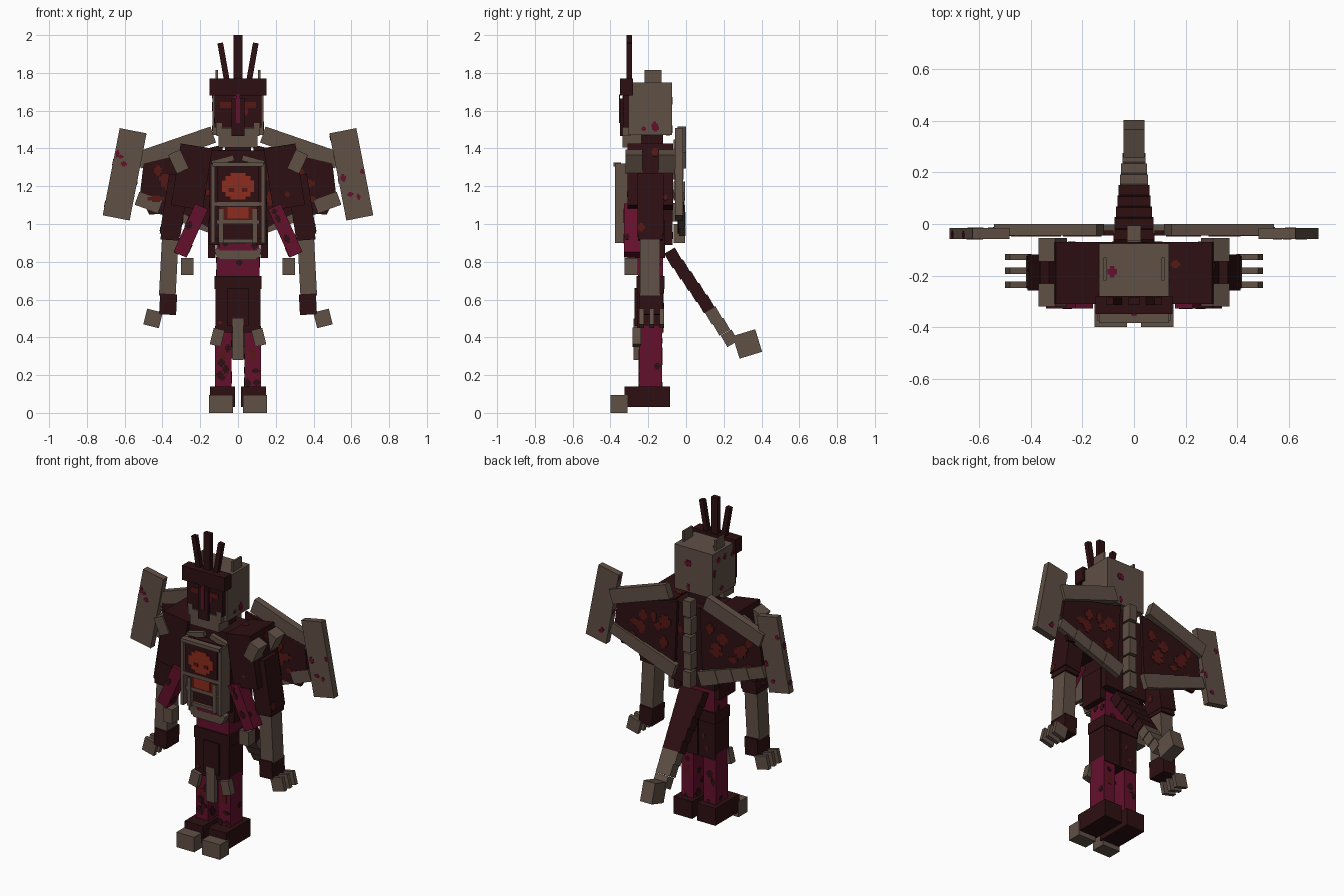
import bpy, bmesh, random
from math import radians
from mathutils import Matrix, Vector

random.seed(7)
cube = bpy.data.objects.get("Cube")
if cube:
    bpy.data.objects.remove(cube, do_unlink=True)


def material(name, colour):
    mat = bpy.data.materials.new(name)
    mat.use_nodes = True
    mat.diffuse_color = (*colour, 1)
    mat.node_tree.nodes["Principled BSDF"].inputs["Base Color"].default_value = (*colour, 1)
    return mat


BONE = material("weathered bone", (.115, .08, .06))
DARK = material("dark blood", (.027, .005, .006))
CRIMSON = material("crimson flesh", (.125, .005, .024))
RUST = material("rust red", (.09, .009, .007))
EMBER = material("ember red", (.26, .025, .012))


def add_box(bm, size, loc=(0, 0, 0), index=0):
    made = bmesh.ops.create_cube(bm, size=1, matrix=Matrix.Translation(loc) @ Matrix.Diagonal((*size, 1)))
    for face in {f for v in made["verts"] for f in v.link_faces}:
        face.material_index = index


def add_blots(bm, size, count, big):
    """Thin blocky stains scattered over the faces of a box."""
    areas = [size[1] * size[2], size[0] * size[2], size[0] * size[1]]
    for _ in range(count):
        axis = random.choices(range(3), areas)[0]
        side = random.choice((-1, 1))
        u, v = [a for a in range(3) if a != axis]
        width = min(big * random.uniform(.6, 1.2), size[u] * .8)
        height = min(big * random.uniform(.6, 1.4), size[v] * .8)
        spot = Vector()
        spot[axis] = side * size[axis] / 2
        spot[u] = random.uniform(-.5, .5) * (size[u] - width)
        spot[v] = random.uniform(-.5, .5) * (size[v] - height)
        for a, b in ((1, .5), (.5, 1)):
            plate = [.005] * 3
            plate[u], plate[v] = width * a, height * b
            add_box(bm, plate, spot, 1)


def finish(name, bm, mats):
    mesh = bpy.data.meshes.new(name)
    bm.to_mesh(mesh)
    bm.free()
    for mat in mats:
        mesh.materials.append(mat)
    obj = bpy.data.objects.new(name, mesh)
    bpy.context.collection.objects.link(obj)
    return obj


def box(name, mat, size, loc, tilt=0, pitch=0, stain=None, count=0, big=.035):
    bm = bmesh.new()
    add_box(bm, size)
    if stain:
        add_blots(bm, size, count, big)
    obj = finish(name, bm, [mat, stain or mat])
    obj.location = loc
    obj.rotation_euler = (radians(pitch), radians(tilt), 0)
    return obj


def pair(name, mat, size, loc, tilt=0, **extra):
    for label, s in (("left", 1), ("right", -1)):
        box(f"{label}_{name}", mat, size, (s * loc[0], loc[1], loc[2]), s * tilt, **extra)


# Feet and legs
pair("boot", DARK, (.13, .24, .11), (.082, -.205, .085))
pair("toe_claw", BONE, (.125, .09, .095), (.09, -.355, .048))
pair("shin", CRIMSON, (.085, .123, .34), (.078, -.188, .29), stain=DARK, count=14)
pair("shin_ember", RUST, (.03, .126, .05), (.078, -.188, .31))
pair("thigh", DARK, (.115, .14, .3), (.062, -.19, .575), stain=RUST, count=5, big=.025)

# Hips and hanging plates
box("waist", CRIMSON, (.23, .13, .2), (0, -.188, .8), stain=DARK, count=10)
box("hip_belt", DARK, (.25, .15, .07), (0, -.188, .69))
box("loin_plate", BONE, (.06, .03, .22), (0, -.262, .39))
box("loin_cloth", DARK, (.11, .03, .2), (0, -.258, .56))
pair("hip_plate", BONE, (.06, .045, .09), (.11, -.262, .4), -14)
pair("waist_flap", DARK, (.04, .16, .2), (.14, -.19, .92))

# Torso
box("torso", DARK, (.3, .215, .5), (0, -.178, 1.14), stain=RUST, count=12)
box("belly", CRIMSON, (.2, .05, .16), (0, -.285, .94), stain=DARK, count=6)
box("belly_guard", BONE, (.2, .045, .05), (0, -.288, .835))
pair("belly_fang", BONE, (.05, .04, .05), (.095, -.29, .85), 20)
box("rib_cage", DARK, (.27, .06, .4), (0, -.3, 1.12))
box("chest_plate", DARK, (.22, .045, .22), (0, -.345, 1.2), stain=RUST, count=4)
box("lower_chest", RUST, (.2, .04, .1), (0, -.34, 1.05))

# Glowing heart as stacked thin plates
for i, (width, height) in enumerate(((.17, .06), (.13, .11), (.08, .14))):
    box(f"heart_glow_{i}", EMBER, (width, .008, height), (0, -.369, 1.2))
box("lower_glow", EMBER, (.11, .008, .06), (0, -.361, 1.06))
pair("heart_shade", RUST, (.03, .009, .02), (.035, -.371, 1.18))

# Bone frame and ribs around the chest
pair("chest_frame", BONE, (.022, .09, .42), (.132, -.33, 1.11))
for i, z in enumerate((1.315, 1.105, 1.01, .91)):
    box(f"rib_bar_{i}", BONE, (.27 - .02 * i, .04, .022), (0, -.365 + .012 * i, z))
pair("rib_strut", BONE, (.025, .03, .18), (.09, -.35, .99))
for i in range(3):
    box(f"belly_rib_{i}", BONE, (.13 - .02 * i, .02, .016), (0, -.318, .975 - .035 * i))
pair("collar_bone", BONE, (.12, .05, .03), (.08, -.29, 1.335), 15)

# Neck and head
box("neck", DARK, (.14, .125, .16), (0, -.185, 1.41))
box("head", BONE, (.27, .23, .28), (0, -.19, 1.61), stain=CRIMSON, count=16)
box("jaw", BONE, (.205, .1, .1), (0, -.285, 1.455))
pair("jaw_tusk", BONE, (.03, .04, .07), (.1, -.315, 1.5))
pair("ear", BONE, (.012, .09, .12), (.112, -.175, 1.755))

# Mask and crown
box("mask", DARK, (.25, .035, .2), (0, -.315, 1.61), stain=CRIMSON, count=8, big=.03)
box("mask_brow", DARK, (.3, .07, .09), (0, -.315, 1.725))
box("mask_nose", DARK, (.07, .03, .2), (0, -.335, 1.565))
box("mask_stripe", CRIMSON, (.02, .006, .15), (0, -.352, 1.61))
pair("mask_eye", RUST, (.06, .007, .03), (.065, -.334, 1.63))
box("crown_spike", DARK, (.045, .03, .28), (0, -.3, 1.86))
pair("crown_spike", DARK, (.03, .03, .22), (.075, -.3, 1.85), 10)

# Arms
pair("shoulder", DARK, (.17, .24, .33), (.245, -.19, 1.25), -9, stain=RUST, count=6)
pair("upper_arm", DARK, (.11, .14, .32), (.335, -.188, 1.1), -9, stain=RUST, count=4)
pair("forearm", BONE, (.088, .105, .36), (.365, -.19, .8), -3)
pair("elbow", DARK, (.1, .13, .09), (.357, -.188, .96), -4)
pair("hand", DARK, (.09, .125, .11), (.37, -.187, .575), -3)
for i, y in enumerate((-.235, -.182, -.128)):
    pair(f"finger_claw_{i}", BONE, (.085, .025, .085), (.45, y, .5), -14)
for label, y in (("front", -.275), ("rear", -.1)):
    pair(f"{label}_shoulder_spike", BONE, (.07, .09, .11), (.315, y, 1.33), 25)

# Small extra limbs at the ribs
pair("rib_limb", CRIMSON, (.075, .085, .28), (.25, -.285, .965), -24, stain=DARK, count=6)
pair("rib_limb_claw", BONE, (.065, .07, .09), (.268, -.29, .775))

# Wings
outline = ((.08, 1.42), (.5, 1.32), (.52, 1.15), (.47, 1.05), (.3, 1.06), (.1, .95))
for label, s in (("left", 1), ("right", -1)):
    bm = bmesh.new()
    sheet = bm.faces.new([bm.verts.new((s * x, -.045, z)) for x, z in outline])
    grown = bmesh.ops.extrude_face_region(bm, geom=[sheet])["geom"]
    bmesh.ops.translate(bm, vec=(0, .02, 0), verts=[g for g in grown if isinstance(g, bmesh.types.BMVert)])
    for _ in range(9):
        spot = (s * random.uniform(.15, .45), -.035, random.uniform(1.12, 1.32))
        w, h = random.uniform(.03, .1), random.uniform(.03, .08)
        add_box(bm, (w, .026, h * .5), spot, 1)
        add_box(bm, (w * .5, .026, h), spot, 1)
    bmesh.ops.recalc_face_normals(bm, faces=bm.faces)
    finish(f"{label}_wing_membrane", bm, [DARK, RUST])
pair("wing_blade", BONE, (.145, .042, .47), (.6, -.037, 1.263), -11, stain=CRIMSON, count=9, big=.03)
pair("wing_arm", BONE, (.42, .045, .09), (.33, -.022, 1.405), 19)
for i in range(4):
    pair(f"wing_lower_bone_{i}", BONE, (.13, .035, .09 - .006 * i),
         (.15 + .108 * i, -.02 - .003 * i, 1.0 + .038 * i), -20)

# Spine
for i in range(5):
    box(f"vertebra_{i}", BONE, (.055, .06, .1), (0, -.035 - .008 * (i % 2), .95 + .112 * i))

# Tail, narrowing toward a heavy tip
for i in range(8):
    t = i / 7
    box(f"tail_segment_{i}", DARK if i < 5 else BONE, (.16 - .07 * t, .065, .09 - .02 * t),
        (0, -.065 + .295 * t, .82 - .425 * t), pitch=30)
box("tail_tip", BONE, (.082, .125, .125), (0, .325, .365), pitch=17)
